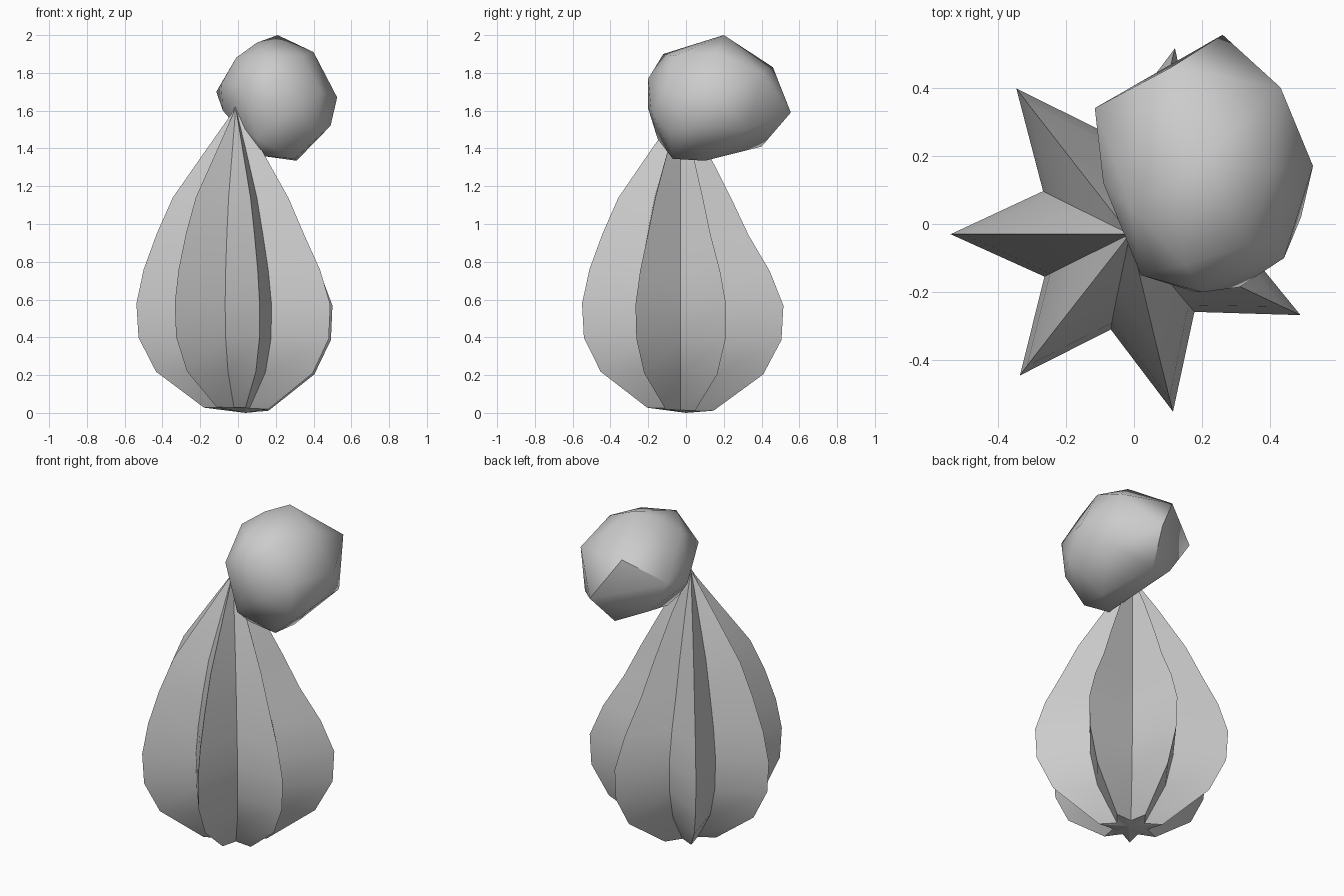
import bpy, bmesh, math

if "Cube" in bpy.data.objects:
    bpy.data.objects.remove(bpy.data.objects["Cube"])


def finish(bm, name, angle):
    bmesh.ops.recalc_face_normals(bm, faces=bm.faces)
    mesh = bpy.data.meshes.new(name)
    bm.to_mesh(mesh)
    bm.free()
    obj = bpy.data.objects.new(name, mesh)
    bpy.context.collection.objects.link(obj)
    bpy.ops.object.select_all(action='DESELECT')
    obj.select_set(True)
    bpy.context.view_layer.objects.active = obj
    bpy.ops.object.shade_smooth_by_angle(angle=math.radians(angle))
    return obj


# Ribbed body: seven-pointed star section, lopsided towards the back right
# each row: height, ridge radius, radius factor on the back right side
PROFILE = [(0.03, 0.18, 1.0), (0.22, 0.43, 1.05), (0.40, 0.52, 1.06),
           (0.58, 0.53, 1.06), (0.76, 0.495, 0.98), (0.95, 0.43, 0.85),
           (1.14, 0.345, 0.79), (1.40, 0.155, 0.9), (1.58, 0.025, 1.0)]
POINTS = 7
bm = bmesh.new()
rings = []
for z, r, lean in PROFILE:
    ring = []
    for i in range(POINTS * 2):
        a = math.pi + i * math.pi / POINTS
        w = ((1 + math.cos(a - math.radians(51))) / 2) ** 1.3
        k = r * (1 + (lean - 1) * w) * (1 if i % 2 == 0 else 0.54)
        drop = 0.02 * w * (1 - z / 1.6)
        ring.append(bm.verts.new((k * math.cos(a) - 0.012 * z / 1.6,
                                  k * math.sin(a) - 0.03, z - drop)))
    rings.append(ring)
n = POINTS * 2
for lo, hi in zip(rings, rings[1:]):
    for i in range(n):
        j = (i + 1) % n
        bm.faces.new((lo[i], lo[j], hi[j], hi[i]))
for ring, tip in ((rings[0], (0.04, 0.0, 0.0)), (rings[-1], (-0.015, -0.03, 1.62))):
    t = bm.verts.new(tip)
    for i in range(n):
        bm.faces.new((ring[i], ring[(i + 1) % n], t))
finish(bm, "ribbed_body", 30)

# Rough lump on top: hull of a few corner points
CORNERS = [(0.26, 0.555, 1.59), (0.525, 0.17, 1.67), (0.21, 0.2, 2.0),
           (-0.115, 0.34, 1.70), (0.2, -0.2, 1.77), (0.18, -0.2, 1.61),
           (0.31, 0.1, 1.335), (0.4, 0.16, 1.91), (-0.01, 0.05, 1.88),
           (0.43, 0.4, 1.80), (0.11, 0.46, 1.83), (0.15, -0.12, 1.90),
           (0.2, 0.4, 1.41), (0.3, -0.07, 1.345), (0.13, -0.06, 1.36),
           (0.42, -0.09, 1.49), (0.31, -0.185, 1.6), (0.1, -0.15, 1.45),
           (-0.08, 0.1, 1.60), (0.49, 0.02, 1.52), (0.44, -0.1, 1.70),
           (0.02, -0.15, 1.73), (0.02, 0.33, 1.49), (0.45, 0.33, 1.50),
           (0.34, -0.06, 1.89), (-0.09, 0.12, 1.74), (0.1, 0.12, 1.96)]
bm = bmesh.new()
for c in CORNERS:
    bm.verts.new(c)
res = bmesh.ops.convex_hull(bm, input=bm.verts)
loose = [v for v in bm.verts if not v.link_faces]
bmesh.ops.delete(bm, geom=loose, context='VERTS')
finish(bm, "top_lump", 48)
